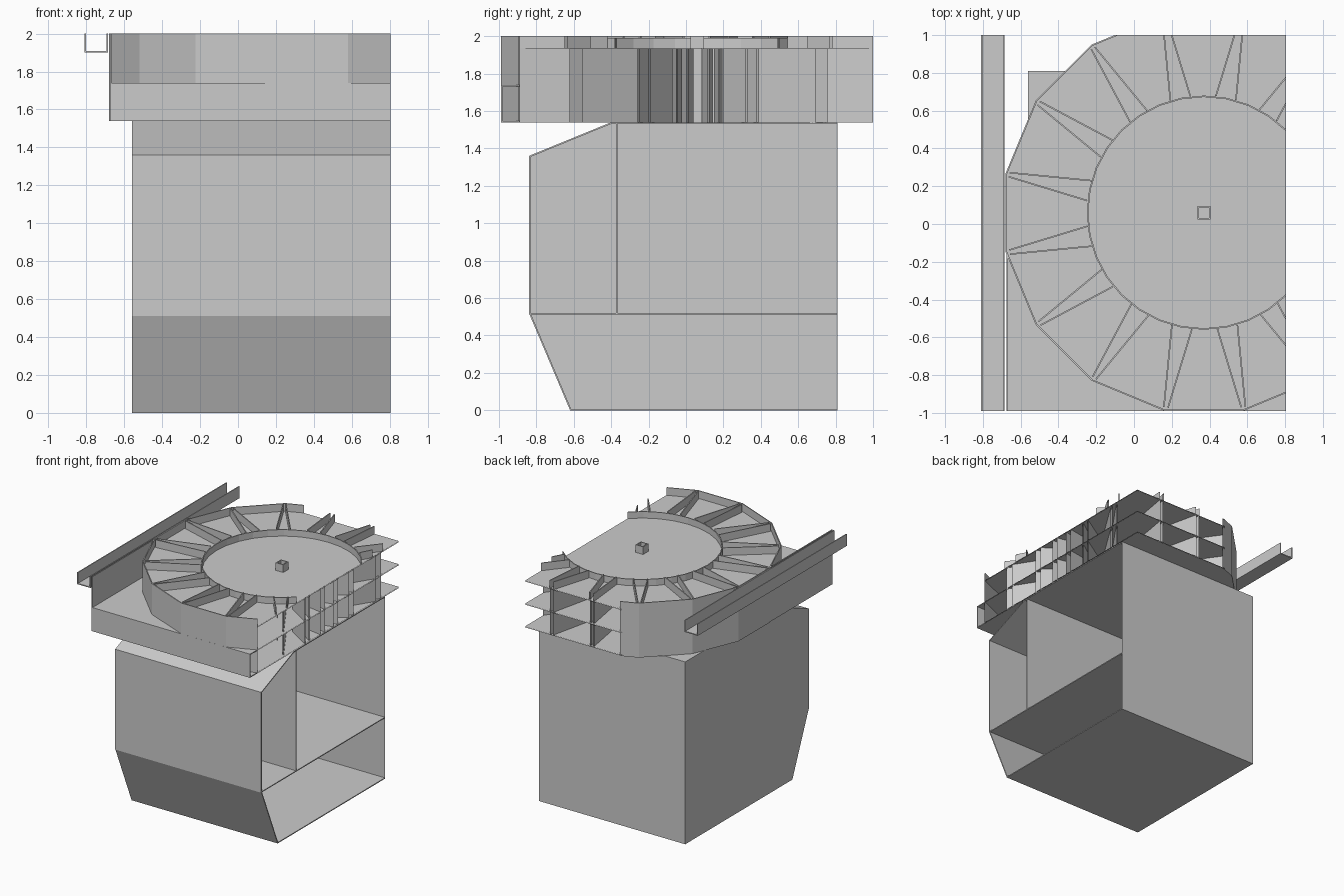
import bpy, bmesh, math
from mathutils import Vector

cube = bpy.data.objects.get("Cube")
if cube:
    bpy.data.objects.remove(cube, do_unlink=True)

grey = bpy.data.materials.new("light_grey")
grey.use_nodes = True
grey.diffuse_color = (0.6, 0.6, 0.6, 1)
grey.node_tree.nodes["Principled BSDF"].inputs["Base Color"].default_value = (0.6, 0.6, 0.6, 1)

T = 0.008                         # sheet thickness
X0, X1, Y0, Y1 = -0.56, 0.805, -0.99, 1.0
LOW, MID, DECK, TOP = 1.54, 1.74, 1.935, 2.0
CX, CY, R, INNER = 0.37, 0.06, 1.07, 0.62


def slab(bm, points, offset):
    """Add a flat polygon thickened along an offset vector."""
    off = Vector(offset)
    a = [bm.verts.new(Vector(p)) for p in points]
    b = [bm.verts.new(Vector(p) + off) for p in points]
    bm.faces.new(a)
    bm.faces.new(b[::-1])
    n = len(a)
    for i in range(n):
        bm.faces.new((a[i], b[i], b[(i + 1) % n], a[(i + 1) % n]))


def wall(bm, p, q, z0, z1):
    """Add a thin upright wall between two plan points."""
    d = Vector((q[0] - p[0], q[1] - p[1], 0)).normalized()
    n = Vector((-d.y, d.x, 0)) * T
    slab(bm, [(*p, z0), (*q, z0), (*q, z1), (*p, z1)], n)


def plate(bm, plan, z):
    """Add a thin level plate whose upper face is at z."""
    slab(bm, [(x, y, z) for x, y in plan], (0, 0, -T))


def finish(name, bm, clip=False, solid=True):
    if clip:
        for co, no in (((X1, 0, 0), (1, 0, 0)), ((0, Y1, 0), (0, 1, 0))):
            geom = bm.verts[:] + bm.edges[:] + bm.faces[:]
            bmesh.ops.bisect_plane(bm, geom=geom, plane_co=co, plane_no=no, clear_outer=True)
    if solid:
        bmesh.ops.recalc_face_normals(bm, faces=bm.faces[:])
    mesh = bpy.data.meshes.new(name)
    bm.to_mesh(mesh)
    bm.free()
    mesh.materials.append(grey)
    obj = bpy.data.objects.new(name, mesh)
    bpy.context.collection.objects.link(obj)
    return obj


def polar(r, degrees):
    a = math.radians(degrees)
    return (CX + r * math.cos(a), CY + r * math.sin(a))


def rect(x0, y0, x1, y1):
    return [(x0, y0), (x1, y0), (x1, y1), (x0, y1)]


# Body: folded front shell, open on the +x side
BACK = 0.81
fold = [(-0.62, 0), (-0.84, 0.52), (-0.84, 1.36), (-0.4, LOW)]
bm = bmesh.new()
for (ya, za), (yb, zb) in zip(fold, fold[1:]):
    inward = Vector((0, zb - za, ya - yb)).normalized() * T
    slab(bm, [(X0, ya, za), (X1, ya, za), (X1, yb, zb), (X0, yb, zb)], inward)
finish("front_shell", bm)

# Side wall follows the folded outline
bm = bmesh.new()
slab(bm, [(X0, y, z) for y, z in fold + [(BACK, LOW), (BACK, 0)]], (T, 0, 0))
finish("side_wall", bm)

# Back wall is a single outward-facing sheet
bm = bmesh.new()
bm.faces.new([bm.verts.new(p) for p in
              ((X1, BACK, 0), (X0, BACK, 0), (X0, BACK, LOW), (X1, BACK, LOW))])
finish("back_wall", bm, solid=False)

# Floors and roof
for name, y, z in (("ground_floor", -0.62, T), ("middle_floor", -0.84, 0.52),
                   ("body_roof", -0.4, LOW)):
    bm = bmesh.new()
    plate(bm, rect(X0, y, X1, BACK), z)
    finish(name, bm)

# Inner partition behind the front bay
bm = bmesh.new()
wall(bm, (X0, -0.375), (X1, -0.375), 0.52, LOW)
finish("partition", bm)

# Round platform: stacked sixteen-sided plates
ring = [polar(R, 22.5 * k + 11.25) for k in range(16)]
for name, z in (("platform_base", LOW + T), ("platform_shelf", MID), ("platform_deck", DECK)):
    bm = bmesh.new()
    plate(bm, ring, z)
    finish(name, bm, clip=True)

# Outer rim and inner ring lip
bm = bmesh.new()
for p, q in zip(ring, ring[1:] + ring[:1]):
    wall(bm, p, q, LOW, TOP)
finish("outer_rim", bm, clip=True)

bm = bmesh.new()
lip = [polar(INNER, 11.25 * k) for k in range(32)]
for p, q in zip(lip, lip[1:] + lip[:1]):
    wall(bm, p, q, DECK, TOP - 0.01)
finish("inner_lip", bm, clip=True)

# Paired radial fins above the deck and ribs below it
fins, ribs = bmesh.new(), bmesh.new()
for k in range(16):
    angle = 22.5 * k + 11.25
    for side in (-1, 1):
        outer = polar(R - 0.02, angle + side * 0.6)
        wall(fins, polar(INNER, angle + side * 5), outer, DECK, TOP)
        wall(ribs, polar(0.3, angle + side * 6), outer, LOW, DECK)
finish("deck_fins", fins, clip=True)
finish("platform_ribs", ribs, clip=True)

# Small hub in the middle of the deck
bm = bmesh.new()
h = 0.035
for p, q in zip(rect(CX - h, CY - h, CX + h, CY + h),
                rect(CX - h, CY - h, CX + h, CY + h)[1:] + [(CX - h, CY - h)]):
    wall(bm, p, q, DECK, TOP)
finish("hub", bm)

# Square front corner: base, ledge, front panel and upright side
LEFT = -0.675
corner = [(LEFT, Y0), (X1, Y0), (X1, -0.89), (0.58, Y0 + 0.01),
          (0.16, Y0 + 0.01), (-0.22, -0.83), (-0.52, -0.53), (LEFT, -0.16)]
for name, z in (("corner_base", LOW + T), ("corner_ledge", MID)):
    bm = bmesh.new()
    plate(bm, corner, z)
    finish(name, bm)
bm = bmesh.new()
wall(bm, (LEFT, Y0), (X1, Y0), LOW, MID)
finish("front_panel", bm)
bm = bmesh.new()
wall(bm, (LEFT + T, Y0), (LEFT + T, -0.16), LOW, TOP)
finish("corner_side", bm)

# Open channel running along the side
bm = bmesh.new()
C0, C1, CZ = -0.81, -0.685, 1.9
plate(bm, rect(C0, Y0, C1, Y1), CZ + T)
wall(bm, (C0 + T, Y0), (C0 + T, Y1), CZ, TOP)
wall(bm, (C1, Y0), (C1, Y1), CZ, TOP)
finish("side_channel", bm)
